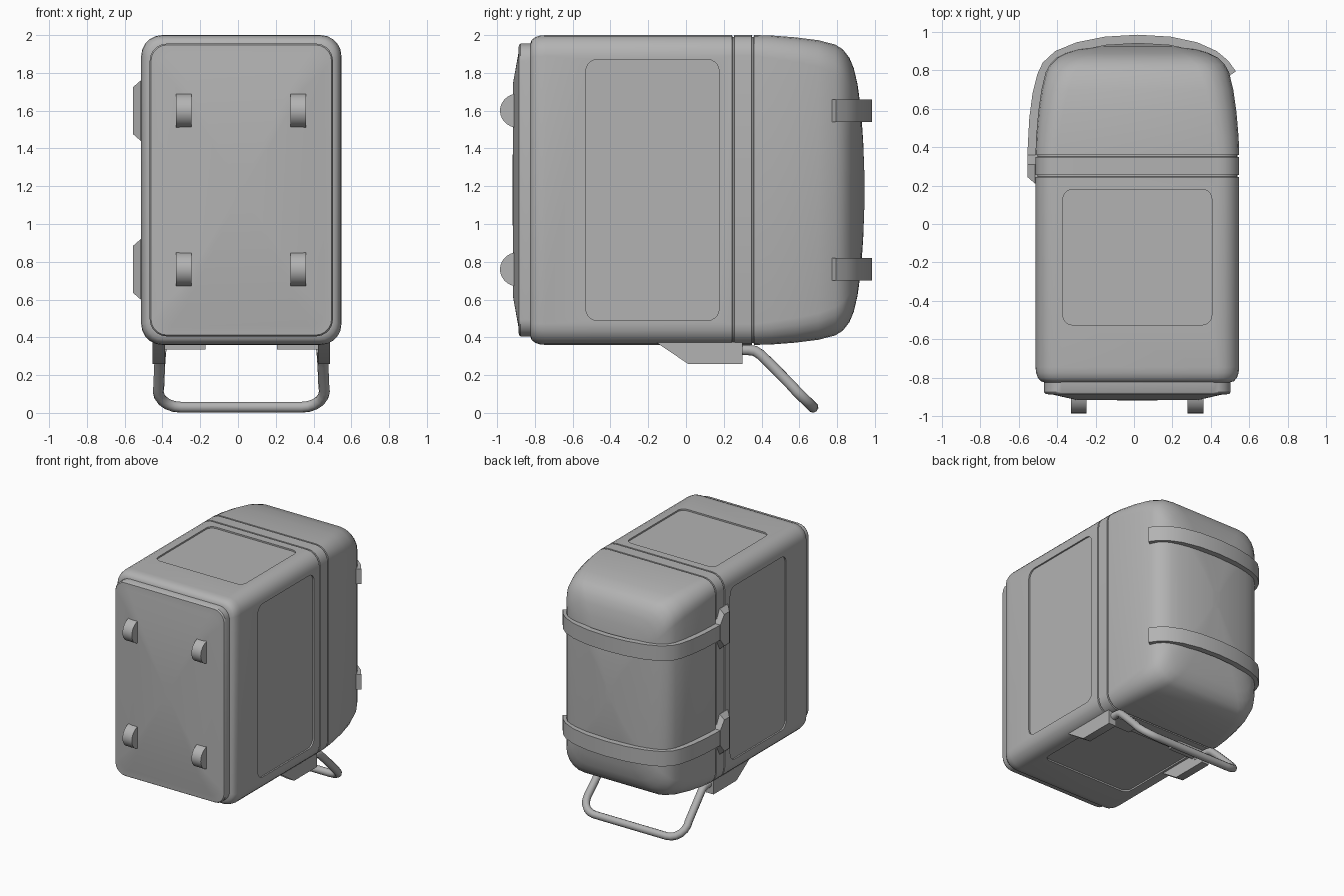
import bpy, bmesh, math
from mathutils import Vector

if "Cube" in bpy.data.objects:
    bpy.data.objects.remove(bpy.data.objects["Cube"])

CX, CZ = 0.0175, 1.18
grey = bpy.data.materials.new("casing grey")
grey.diffuse_color = (0.45, 0.45, 0.45, 1)
grey.use_nodes = True
grey.node_tree.nodes["Principled BSDF"].inputs["Base Color"].default_value = grey.diffuse_color


def finish(name, bm, angle=35):
    bmesh.ops.recalc_face_normals(bm, faces=bm.faces)
    me = bpy.data.meshes.new(name)
    bm.to_mesh(me)
    bm.free()
    me.materials.append(grey)
    smooth(me, angle)
    ob = bpy.data.objects.new(name, me)
    bpy.context.collection.objects.link(ob)
    return ob


def smooth(me, angle=35):
    for p in me.polygons:
        p.use_smooth = True
    me.set_sharp_from_angle(angle=math.radians(angle))


def rounded_rect(hx, hy, r, seg=5):
    pts = []
    for k, (sx, sy) in enumerate(((1, 1), (-1, 1), (-1, -1), (1, -1))):
        for i in range(seg + 1):
            a = math.pi / 2 * (k + i / seg)
            pts.append((sx * (hx - r) + r * math.cos(a), sy * (hy - r) + r * math.sin(a)))
    return pts


def loft(name, rings, angle=35):
    """Skin a list of equal-length point rings and cap both ends."""
    bm = bmesh.new()
    rows = [[bm.verts.new(p) for p in ring] for ring in rings]
    n = len(rows[0])
    for a, b in zip(rows, rows[1:]):
        for i in range(n):
            j = (i + 1) % n
            bm.faces.new((a[i], a[j], b[j], b[i]))
    bm.faces.new(rows[0])
    bm.faces.new(rows[-1])
    return finish(name, bm, angle)


def case_loft(name, stations):
    """Rounded rectangles across y: (y, half width, half height, radius)."""
    return loft(name, [[(CX + x, y, CZ + z) for x, z in rounded_rect(hx, hz, r)]
                       for y, hx, hz, r in stations])


def groove(y):
    return [(y - .006, .53, .82, .11), (y - .004, .52, .81, .10),
            (y + .004, .52, .81, .10), (y + .006, .53, .82, .11)]


def prism(name, profile, axis, lo, hi, angle=35):
    """Extrude a 2D profile along an axis."""
    put = {"x": lambda p, t: (t, p[0], p[1]), "y": lambda p, t: (p[0], t, p[1]),
           "z": lambda p, t: (p[0], p[1], t)}[axis]
    return loft(name, [[put(p, t) for p in profile] for t in (lo, hi)], angle)


# main casing with rounded front edge, two seams and domed back
body = case_loft("casing", [(-.825, .48, .77, .08), (-.818, .503, .793, .09),
                            (-.80, .518, .808, .10), (-.775, .527, .817, .11),
                            (-.745, .53, .82, .11)] + groove(.25) + groove(.354) +
                 [(.45, .527, .818, .12), (.58, .516, .808, .13), (.70, .499, .793, .14),
                  (.79, .477, .77, .15), (.83, .455, .745, .15), (.865, .42, .70, .15),
                  (.888, .375, .645, .14), (.908, .31, .56, .12), (.926, .22, .43, .09),
                  (.938, .12, .26, .05), (.945, .03, .07, .01)])

# shallow recessed panels on both sides, top and bottom
D = .012
side = [(y - .1775, z + CZ) for y, z in rounded_rect(.3525, .69, .06)]
flat = [(x + CX, y - .1725) for x, y in rounded_rect(.3875, .3525, .05)]
cutters = [prism("cutter", side, "x", CX + .53 - D, CX + .7),
           prism("cutter", side, "x", CX - .7, CX - .53 + D),
           prism("cutter", flat, "z", 2.0 - D, 2.2),
           prism("cutter", flat, "z", .2, .36 + D)]
for c in cutters:
    c.hide_render = True
    m = body.modifiers.new("recess", "BOOLEAN")
    m.operation, m.solver, m.object = "DIFFERENCE", "EXACT", c
bpy.context.view_layer.update()
dg = bpy.context.evaluated_depsgraph_get()
cut = bpy.data.meshes.new_from_object(body.evaluated_get(dg))
body.modifiers.clear()
body.data = cut
smooth(cut)
for c in cutters:
    bpy.data.objects.remove(c)

# front mounting plate with a shallow raised centre
case_loft("front_plate", [(-.80, .485, .775, .09), (-.875, .485, .775, .09),
                          (-.885, .478, .768, .085), (-.888, .44, .72, .08),
                          (-.915, .32, .57, .05), (-.918, .03, .05, .01)])

# four half-round hooks on the front plate
half = [(-.885 - .1 * math.sin(math.pi * i / 14), .092 * math.cos(math.pi * i / 14))
        for i in range(15)]
for x in (-.2875, .32):
    for z in (1.60, .76):
        prism("front_hook", [(y, z + dz) for y, dz in half], "x", x - .041, x + .041)

# two straps wrapping the domed back, with a wide hinge leaf on the left
outer = [(-.555, .30), (-.553, .40), (-.545, .55), (-.528, .68), (-.503, .78), (-.475, .84),
         (-.41, .90), (-.30, .945), (-.15, .975), (.02, .985), (.19, .975), (.33, .945),
         (.43, .90), (.49, .85), (.53, .795)]
inner = []
for i, p in enumerate(outer):
    a, b = Vector(outer[max(i - 1, 0)]), Vector(outer[min(i + 1, len(outer) - 1)])
    t = (b - a).normalized()
    inner.append((p[0] + t.y * .045, p[1] - t.x * .045))
for z in (1.60, .76):
    prism("strap", outer + inner[::-1], "z", z - .06, z + .06)
    leaf = []
    for x, g in ((-.50, 0), (-.515, 0), (-.555, .035)):
        leaf.append([(x, y, z + dz) for y, dz in
                     ((.21 + g, -.16 + g), (.31, -.16 + g), (.36, -.06), (.36, .06),
                      (.31, .16 - g), (.21 + g, .16 - g))])
    loft("strap_hinge", leaf, 20)

# stand brackets under the casing
wedge = [(-.16, .375), (.30, .375), (.30, .26), (.01, .26)]
for s in (-1, 1):
    lo, hi = sorted((CX + s * .47, CX + s * .405))
    prism("stand_bracket", wedge, "x", lo, hi)
    lo, hi = sorted((CX + s * .47, CX + s * .19))
    prism("bracket_plate", [(.19, .375), (.30, .375), (.30, .335), (.19, .335)], "x", lo, hi)

# bent tube stand, mirrored path
right = [(.425, .22, .333), (.425, .33, .333), (.426, .365, .328), (.428, .395, .308),
         (.432, .45, .255), (.437, .565, .138)]
for i in range(6):
    a = math.pi / 2 * i / 5
    v = .12 * (1 - math.sin(a))
    right.append((.32 + .12 * math.cos(a), .672 - v * .72, .03 + v * .70))
path = right + [(-x, y, z) for x, y, z in reversed(right)]
curve = bpy.data.curves.new("stand_path", "CURVE")
curve.dimensions = "3D"
curve.bevel_depth, curve.bevel_resolution, curve.use_fill_caps = .029, 3, True
sp = curve.splines.new("POLY")
sp.points.add(len(path) - 1)
for pt, (x, y, z) in zip(sp.points, path):
    pt.co = (x + CX, y, z, 1)
tmp = bpy.data.objects.new("stand_path", curve)
bpy.context.collection.objects.link(tmp)
bpy.context.view_layer.update()
me = bpy.data.meshes.new_from_object(tmp.evaluated_get(bpy.context.evaluated_depsgraph_get()))
bpy.data.objects.remove(tmp)
me.materials.clear()
me.materials.append(grey)
smooth(me, 50)
stand = bpy.data.objects.new("tube_stand", me)
bpy.context.collection.objects.link(stand)
